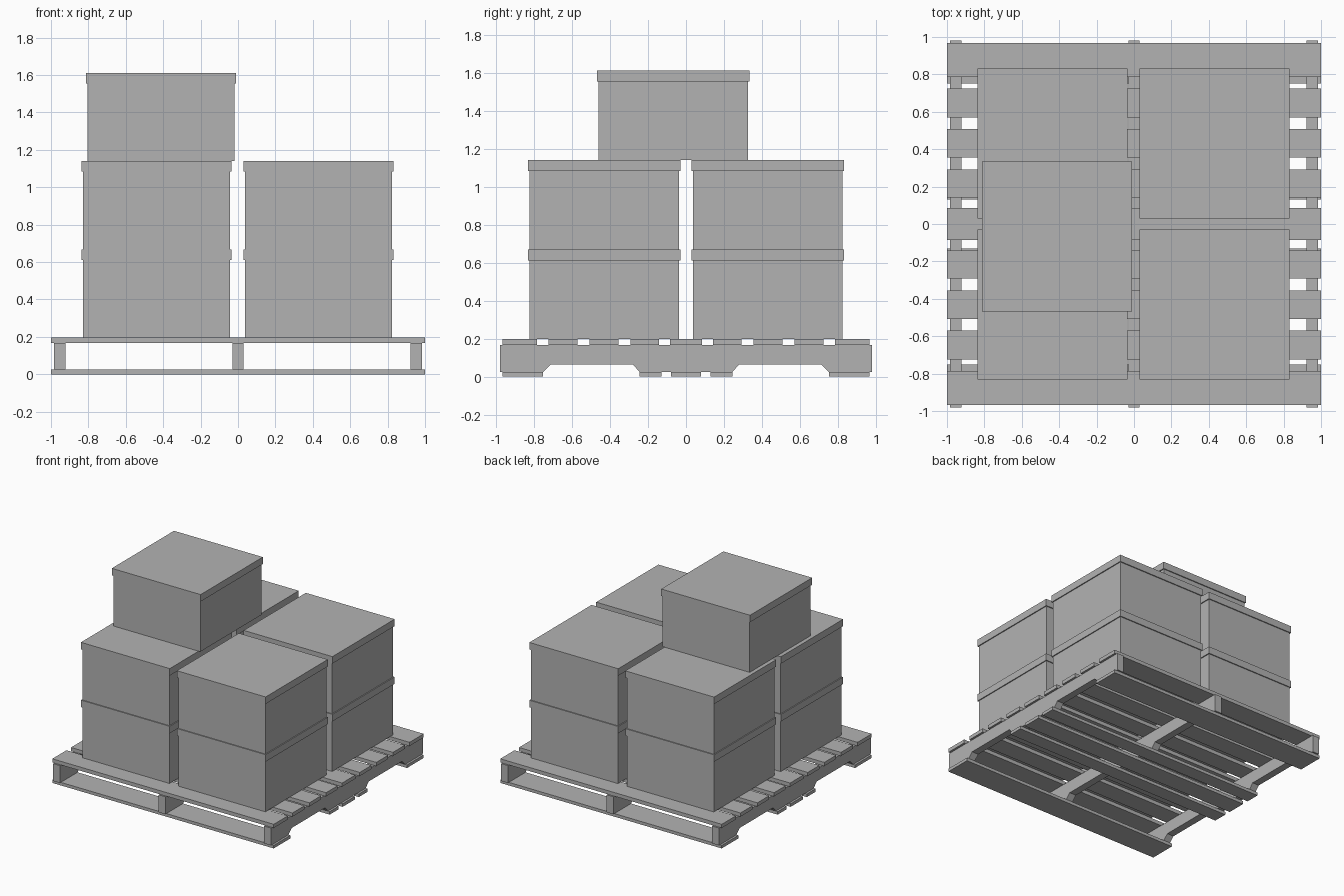
import bpy
import bmesh
from mathutils import Matrix, Vector

default = bpy.data.objects.get("Cube")
if default:
    bpy.data.objects.remove(default, do_unlink=True)

grey = bpy.data.materials.new("plain_grey")
grey.use_nodes = True
colour = (0.45, 0.45, 0.45, 1)
grey.diffuse_color = colour
grey.node_tree.nodes["Principled BSDF"].inputs["Base Color"].default_value = colour


def finish(name, bm):
    bmesh.ops.recalc_face_normals(bm, faces=bm.faces)
    mesh = bpy.data.meshes.new(name)
    bm.to_mesh(mesh)
    bm.free()
    mesh.materials.append(grey)
    obj = bpy.data.objects.new(name, mesh)
    bpy.context.collection.objects.link(obj)
    return obj


def block(name, x, y, z):
    """Box spanning the given (low, high) range on each axis."""
    low, high = (Vector(v) for v in zip(x, y, z))
    bm = bmesh.new()
    matrix = Matrix.Translation((low + high) / 2) @ Matrix.Diagonal((*(high - low), 1))
    bmesh.ops.create_cube(bm, size=1, matrix=matrix)
    return finish(name, bm)


def mirrored(spans):
    """Add the opposite copy of every span that is off centre."""
    return [s for a, b in spans for s in ({(a, b), (-b, -a)} if a > 0 else [(a, b)])]


# Pallet heights
BOTTOM, STRINGER_TOP, DECK = 0.025, 0.167, 0.197

# Deck boards on the top and the bottom of the pallet
top_boards = [(-0.085, 0.085), (0.142, 0.292), (0.356, 0.508), (0.57, 0.725), (0.785, 0.967)]
for span in mirrored(top_boards):
    block("top_board", (-1, 1), span, (STRINGER_TOP, DECK))
bottom_boards = [(-0.078, 0.078), (0.13, 0.245), (0.752, 0.967)]
for span in mirrored(bottom_boards):
    block("bottom_board", (-1, 1), span, (0, BOTTOM))

# Stringers with two chamfered fork notches each
NOTCH = 0.065
half = [(0.245, BOTTOM), (0.28, NOTCH), (0.712, NOTCH), (0.752, BOTTOM),
        (0.98, BOTTOM), (0.98, STRINGER_TOP)]
outline = half + [(-y, z) for y, z in reversed(half)]
for centre in (-0.953, 0, 0.953):
    bm = bmesh.new()
    face = bm.faces.new([bm.verts.new((centre - 0.03, y, z)) for y, z in outline])
    side = bmesh.ops.extrude_face_region(bm, geom=[face])
    moved = [g for g in side["geom"] if isinstance(g, bmesh.types.BMVert)]
    bmesh.ops.translate(bm, verts=moved, vec=(0.06, 0, 0))
    finish("stringer", bm)

# Lidded boxes: body with a slightly wider lid
BOX_HEIGHT, LID_HEIGHT = 0.4715, 0.057
LID_HALF, BODY_HALF = 0.401, 0.393


def lidded_box(x, y, level):
    base = DECK + level * BOX_HEIGHT
    top = base + BOX_HEIGHT
    lid_base = top - LID_HEIGHT
    for name, r, z in (("box_body", BODY_HALF, (base, lid_base)),
                       ("box_lid", LID_HALF, (lid_base, top))):
        block(name, (x - r, x + r), (y - r, y + r), z)


for x in (-0.435, 0.431):
    for y in (-0.431, 0.431):
        for level in (0, 1):
            lidded_box(x, y, level)
lidded_box(-0.411, -0.067, 2)
